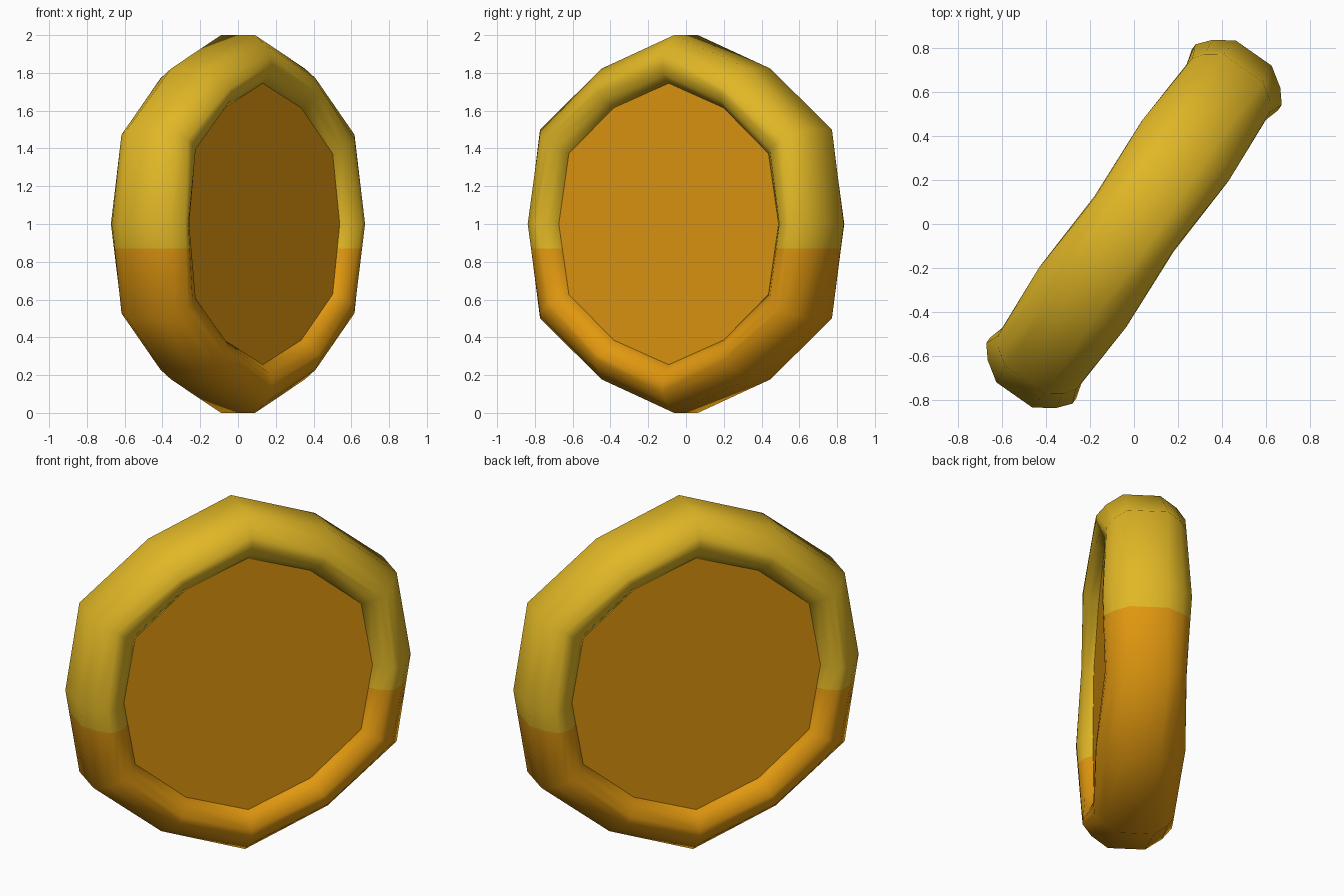
import bpy, bmesh, math
from mathutils import Matrix, Vector

if "Cube" in bpy.data.objects:
    bpy.data.objects.remove(bpy.data.objects["Cube"])


def material(name, rgb):
    m = bpy.data.materials.new(name)
    m.diffuse_color = (*rgb, 1)
    m.use_nodes = True
    m.node_tree.nodes["Principled BSDF"].inputs["Base Color"].default_value = m.diffuse_color
    return m


yellow = material("golden_yellow", (0.753, 0.474, 0.019))
orange = material("amber_orange", (0.753, 0.315, 0.005))

# Half profiles of the rim (radius, half thickness), outside to inside;
# corners of the soft hexagon alternate with its slightly flatter side middles
corner = [(1.0, 0.11), (0.945, 0.18), (0.89, 0.215), (0.845, 0.22), (0.79, 0.205), (0.745, 0.16)]
middle = [(0.95, 0.10), (0.89, 0.19), (0.83, 0.24), (0.80, 0.24), (0.75, 0.21), (0.71, 0.16)]
SIDES = 12
place = Matrix.Translation((0, 0, 1)) @ Matrix.Rotation(math.radians(55), 4, 'Z')


def point(i, r, h):
    a = math.pi / 2 + i * math.tau / SIDES
    return place @ Vector((r * math.cos(a), h, r * math.sin(a)))


def finish(bm, name, mats):
    bmesh.ops.recalc_face_normals(bm, faces=bm.faces)
    for f in bm.faces:
        f.smooth = True
    me = bpy.data.meshes.new(name)
    bm.to_mesh(me)
    bm.free()
    for m in mats:
        me.materials.append(m)
    ob = bpy.data.objects.new(name, me)
    bpy.context.collection.objects.link(ob)
    return ob


# Rounded rim: closed profile swept round twelve sides
bm = bmesh.new()
rings = []
for i in range(SIDES):
    half = middle if i % 2 else corner
    loop = half + [(r, -h) for r, h in reversed(half)]
    rings.append([bm.verts.new(point(i, r, h)) for r, h in loop])
n = len(rings[0])
for i in range(SIDES):
    a, b = rings[i], rings[(i + 1) % SIDES]
    for j in range(n):
        bm.faces.new((a[j], b[j], b[(j + 1) % n], a[(j + 1) % n]))

# Two-tone split: yellow above, orange below
SPLIT = 0.87
bmesh.ops.bisect_plane(bm, geom=bm.verts[:] + bm.edges[:] + bm.faces[:],
                       plane_co=(0, 0, SPLIT), plane_no=(0, 0, 1))
for f in bm.faces:
    f.material_index = int(f.calc_center_median().z < SPLIT)
finish(bm, "rim", [yellow, orange])

# Recessed disc filling the rim on both sides
bm = bmesh.new()
sides = []
for s in (1, -1):
    vs = []
    for i in range(SIDES):
        r, h = (middle if i % 2 else corner)[-1]
        vs.append(bm.verts.new(point(i, r, s * h)))
    bm.faces.new(vs)
    sides.append(vs)
for i in range(SIDES):
    k = (i + 1) % SIDES
    bm.faces.new((sides[0][i], sides[0][k], sides[1][k], sides[1][i]))
disc = finish(bm, "inner_disc", [orange])
bpy.context.view_layer.objects.active = disc
disc.select_set(True)
bpy.ops.object.shade_smooth_by_angle(angle=math.radians(40))
